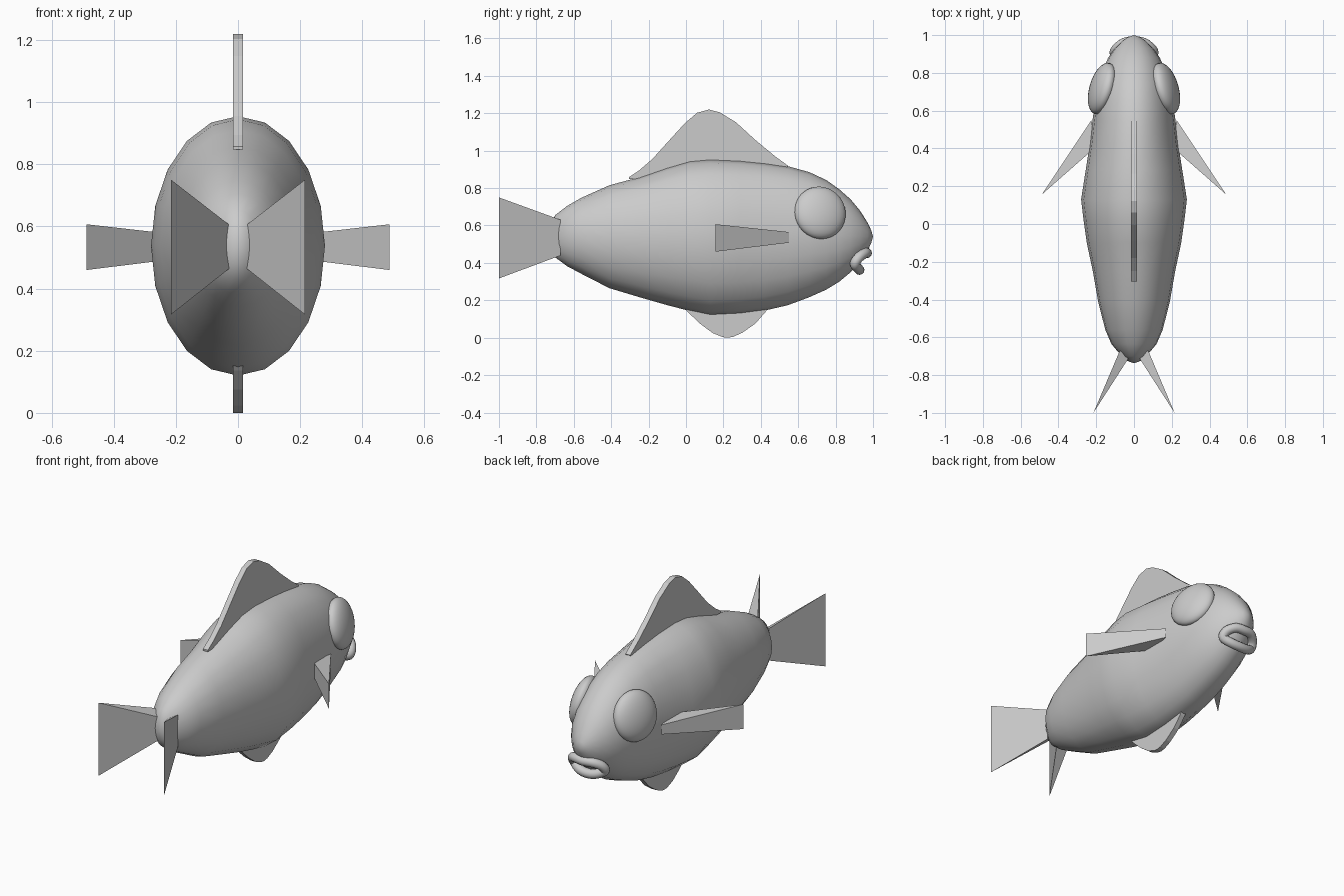
import bpy, bmesh, math
from mathutils import Matrix, Vector

if "Cube" in bpy.data.objects:
    bpy.data.objects.remove(bpy.data.objects["Cube"])


def finish(name, bm, smooth=False):
    bmesh.ops.recalc_face_normals(bm, faces=bm.faces)
    me = bpy.data.meshes.new(name)
    bm.to_mesh(me)
    bm.free()
    for p in me.polygons:
        p.use_smooth = smooth
    ob = bpy.data.objects.new(name, me)
    bpy.context.collection.objects.link(ob)
    return ob


# Body: 20-sided elliptical rings along y (y, bottom z, top z, half width)
rings = [(-.725, .48, .60, .035), (-.70, .43, .655, .065), (-.635, .382, .705, .12),
         (-.56, .342, .748, .152), (-.41, .265, .815, .19), (-.25, .217, .858, .218),
         (-.10, .174, .91, .25), (.02, .143, .945, .267), (.13, .12, .955, .28),
         (.29, .128, .948, .255), (.42, .145, .935, .235), (.545, .174, .917, .22),
         (.66, .217, .885, .205), (.75, .257, .843, .186), (.82, .30, .793, .163),
         (.88, .35, .74, .137), (.93, .408, .68, .102), (.97, .463, .617, .062),
         (.99, .505, .575, .03)]
N = 20
bm = bmesh.new()
loops = []
for y, lo, hi, w in rings:
    loops.append([bm.verts.new((w * math.sin(a), y, (lo + hi) / 2 + (hi - lo) / 2 * math.cos(a)))
                  for a in (2 * math.pi * i / N for i in range(N))])
for a, b in zip(loops, loops[1:]):
    for i in range(N):
        bm.faces.new((a[i], a[(i + 1) % N], b[(i + 1) % N], b[i]))
for loop, y in ((loops[0], -.737), (loops[-1], 1.0)):
    tip = bm.verts.new((0, y, .54))
    for i in range(N):
        bm.faces.new((loop[i], loop[(i + 1) % N], tip))
finish("body", bm, True)


# Upper and lower fins: extruded side profiles
def slab(name, pts, half=.016):
    bm = bmesh.new()
    f = bm.faces.new([bm.verts.new((-half, y, z)) for y, z in pts])
    ext = bmesh.ops.extrude_face_region(bm, geom=[f])
    bmesh.ops.translate(bm, vec=(2 * half, 0, 0),
                        verts=[v for v in ext["geom"] if isinstance(v, bmesh.types.BMVert)])
    finish(name, bm)


slab("dorsal_fin", [(-.305, .848), (-.305, .858), (-.25, .895), (-.18, .955), (-.09, 1.055),
                    (-.005, 1.148), (.06, 1.203), (.123, 1.22), (.18, 1.205), (.267, 1.152),
                    (.37, 1.058), (.476, .97), (.545, .92), (.53, .89)])
slab("belly_fin", [(-.01, .16), (.01, .137), (.075, .075), (.144, .024), (.195, .004), (.22, 0),
                   (.25, .004), (.30, .026), (.37, .075), (.425, .137), (.445, .17)])


# Side and tail fins: wedges with three vertical edges (x, y, low z, high z)
def wedge(name, edges):
    for side, label in ((1, "right"), (-1, "left")):
        bm = bmesh.new()
        lo = [bm.verts.new((side * x, y, a)) for x, y, a, b in edges]
        hi = [bm.verts.new((side * x, y, b)) for x, y, a, b in edges]
        bm.faces.new(lo)
        bm.faces.new(hi)
        for i in range(3):
            j = (i + 1) % 3
            bm.faces.new((lo[i], lo[j], hi[j], hi[i]))
        finish(f"{label}_{name}", bm)


wedge("side_fin", [(.225, .55, .508, .565), (.205, .405, .495, .575), (.487, .157, .46, .607)])
wedge("tail_fin", [(.075, -.67, .44, .63), (.025, -.705, .467, .603), (.215, -1, .317, .75)])

# Eyes: flattened balls turned to lie on the head
for side, label in ((1, "right"), (-1, "left")):
    bm = bmesh.new()
    bmesh.ops.create_uvsphere(bm, u_segments=32, v_segments=16, radius=1)
    m = (Matrix.Translation((side * .168, .717, .668))
         @ Matrix.Rotation(side * math.radians(16), 4, 'Z')
         @ Matrix.Rotation(side * math.radians(-13), 4, 'Y')
         @ Matrix.Diagonal((.062, .141, .143, 1)))
    bm.transform(m)
    finish(f"{label}_eye", bm, True)

# Lips: closed tube wrapped around the snout
half_path = [(.055, .957, .452), (.095, .925, .43), (.10, .903, .395), (.055, .92, .37)]
path = ([(0, .967, .452)] + half_path + [(0, .927, .363)]
        + [(-x, y, z) for x, y, z in reversed(half_path)])
pts = []
n = len(path)
for i in range(n):
    p0, p1, p2, p3 = (Vector(path[(i + k) % n]) for k in (-1, 0, 1, 2))
    for t in (0, .25, .5, .75):
        pts.append(.5 * (2 * p1 + (p2 - p0) * t + (2 * p0 - 5 * p1 + 4 * p2 - p3) * t * t
                         + (3 * p1 - p0 - 3 * p2 + p3) * t ** 3))
bm = bmesh.new()
tube = []
for i, p in enumerate(pts):
    tan = (pts[(i + 1) % len(pts)] - pts[i - 1]).normalized()
    u = tan.cross(Vector((0, 1, 0))).normalized()
    v = tan.cross(u)
    tube.append([bm.verts.new(p + .027 * (u * math.cos(a) + v * math.sin(a)))
                 for a in (2 * math.pi * k / 12 for k in range(12))])
for i, a in enumerate(tube):
    b = tube[(i + 1) % len(tube)]
    for k in range(12):
        bm.faces.new((a[k], a[(k + 1) % 12], b[(k + 1) % 12], b[k]))
finish("lips", bm, True)
